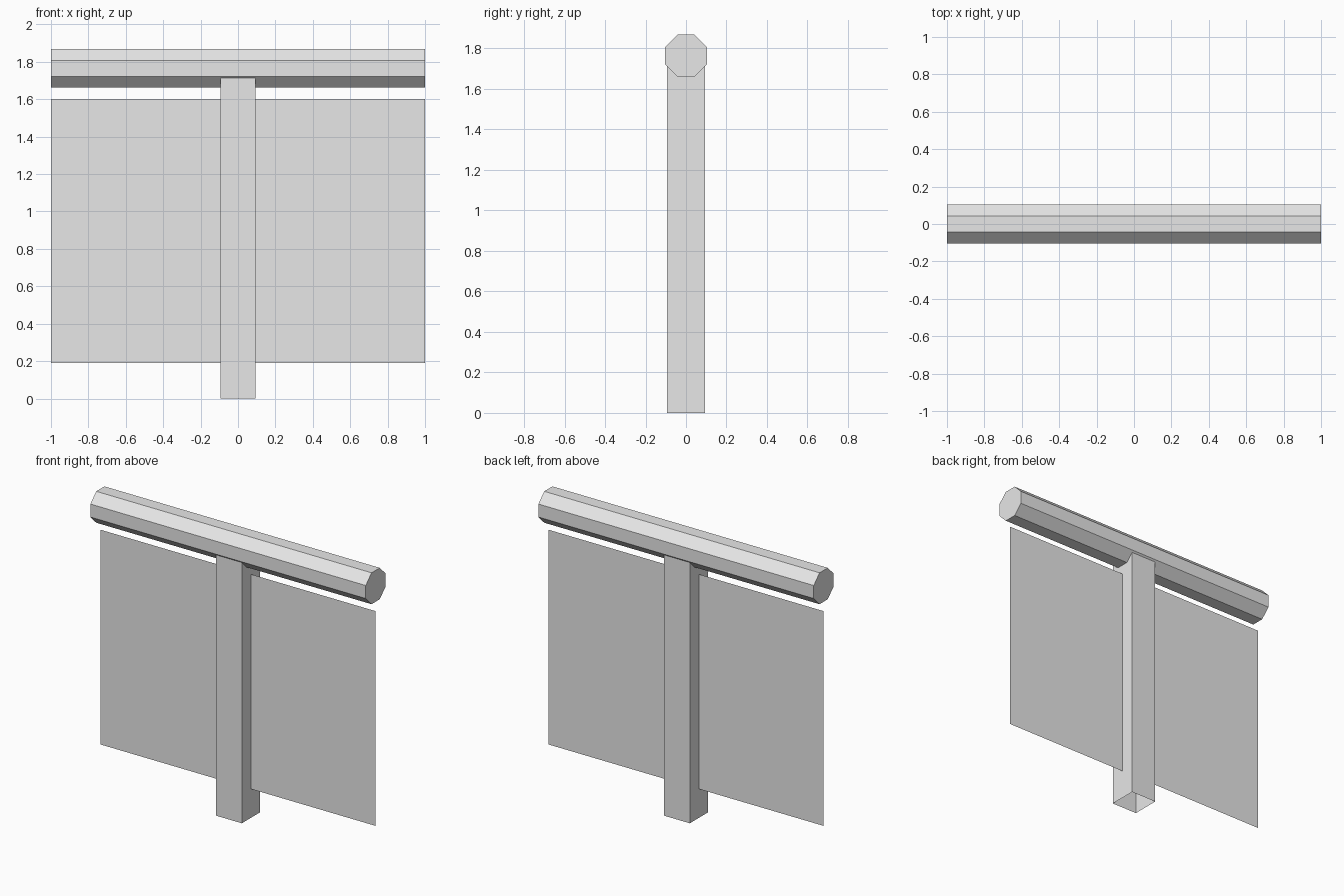
import bpy
import bmesh
from math import radians, cos, pi
from mathutils import Matrix

cube = bpy.data.objects.get("Cube")
if cube:
    bpy.data.objects.remove(cube, do_unlink=True)

grey = bpy.data.materials.new("plain_grey")
grey.use_nodes = True
colour = (0.8, 0.8, 0.8, 1)
grey.diffuse_color = colour
grey.node_tree.nodes["Principled BSDF"].inputs["Base Color"].default_value = colour


def add_part(name, bm):
    mesh = bpy.data.meshes.new(name)
    bm.to_mesh(mesh)
    bm.free()
    mesh.materials.append(grey)
    part = bpy.data.objects.new(name, mesh)
    bpy.context.collection.objects.link(part)
    return part


# Octagonal crossbar lying along x, flat sides facing up and forward
bm = bmesh.new()
radius = 0.103 / cos(pi / 8)
turn = Matrix.Rotation(radians(90), 4, "Y") @ Matrix.Rotation(pi / 8, 4, "Z")
bmesh.ops.create_cone(bm, cap_ends=True, segments=8, radius1=radius, radius2=radius,
                      depth=2, matrix=Matrix.Translation((0, 0, 1.765)) @ turn)
add_part("crossbar", bm)

# Square hollow post, open at both ends, its top buried in the crossbar
bm = bmesh.new()
height, width = 1.74, 0.186
bmesh.ops.create_cube(bm, size=1, matrix=Matrix.Translation((0, 0, height / 2))
                      @ Matrix.Diagonal((width, width, height, 1)))
ends = [f for f in bm.faces if abs(f.normal.z) > 0.5]
bmesh.ops.delete(bm, geom=ends, context="FACES_ONLY")
add_part("post", bm)

# Thin upright sheet through the middle of the post
bm = bmesh.new()
bottom, top = 0.19, 1.60
bmesh.ops.create_grid(bm, x_segments=1, y_segments=1, size=1,
                      matrix=Matrix.Translation((0, 0, (bottom + top) / 2))
                      @ Matrix.Rotation(radians(90), 4, "X")
                      @ Matrix.Diagonal((1, (top - bottom) / 2, 1, 1)))
add_part("hanging_sheet", bm)
